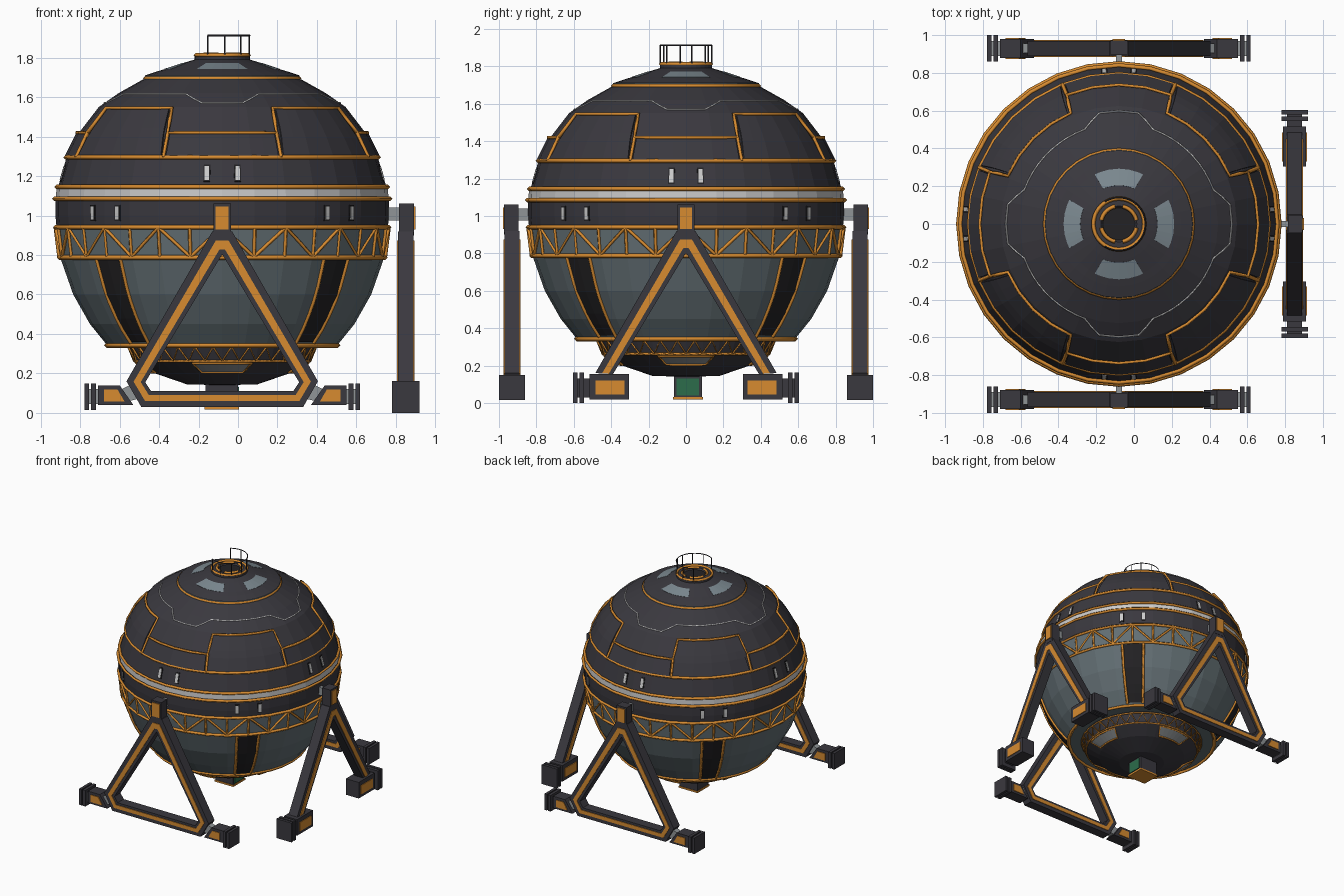
import bpy, bmesh, math
from math import sin, cos, pi, radians

if "Cube" in bpy.data.objects:
    bpy.data.objects.remove(bpy.data.objects["Cube"])

CX, N = -0.08, 32          # hull axis and number of sides


def mat(name, *c):
    m = bpy.data.materials.new(name)
    m.diffuse_color = (*c, 1)
    m.use_nodes = True
    m.node_tree.nodes["Principled BSDF"].inputs["Base Color"].default_value = m.diffuse_color
    return m


DARK = mat("dark_plating", .042, .040, .049)
BLACK = mat("black_panel", .017, .016, .018)
ORANGE = mat("orange_trim", .68, .26, .03)
GRAY = mat("blue_gray_hull", .125, .16, .175)
GLASS = mat("pale_glass", .20, .25, .28)
LIGHT = mat("light_metal", .60, .60, .60)
STEEL = mat("steel", .28, .30, .31)
GREEN = mat("green_light", .025, .15, .07)


def obj(name, bm, *mats, fix=True):
    if fix:
        bmesh.ops.recalc_face_normals(bm, faces=bm.faces)
    me = bpy.data.meshes.new(name)
    bm.to_mesh(me)
    bm.free()
    for m in mats:
        me.materials.append(m)
    o = bpy.data.objects.new(name, me)
    bpy.context.collection.objects.link(o)
    return o


def revolve(name, pts, mats, idx):
    """Lathe (r, z) points; idx gives the material of each band."""
    bm = bmesh.new()
    rows = [[bm.verts.new((CX + max(r, .001) * cos(2 * pi * i / N), max(r, .001) * sin(2 * pi * i / N), z))
             for i in range(N)] for r, z in pts]
    for k in range(len(rows) - 1):
        for i in range(N):
            j = (i + 1) % N
            f = bm.faces.new((rows[k][i], rows[k][j], rows[k + 1][j], rows[k + 1][i]))
            f.material_index = idx[k]
    return obj(name, bm, *mats)


def on(prof, a, z, off=0.0):
    """Point on a faceted lathed surface at angle a (degrees) and height z."""
    p = sorted((q[1], q[0]) for q in prof)
    r = p[0][1] if z <= p[0][0] else p[-1][1]
    for (z0, r0), (z1, r1) in zip(p, p[1:]):
        if z0 <= z <= z1 and z1 > z0:
            r = r0 + (r1 - r0) * (z - z0) / (z1 - z0)
            break
    step = 360 / N
    r = r * cos(pi / N) / cos(radians(a % step - step / 2)) + off
    return (CX + r * cos(radians(a)), r * sin(radians(a)), z)


def path(prof, pts, off=0.0):
    """Densify an (angle, z) path over a surface."""
    out = []
    for (a0, z0), (a1, z1) in zip(pts, pts[1:]):
        n = max(1, math.ceil(max(abs(a1 - a0) / 5.625, abs(z1 - z0) / .08)))
        out += [on(prof, a0 + (a1 - a0) * t / n, z0 + (z1 - z0) * t / n, off) for t in range(n)]
    return out + [on(prof, *pts[-1], off)]


def lines(name, paths, rad, m):
    """Thin square tubes along point paths, turned into one mesh."""
    cu = bpy.data.curves.new(name, 'CURVE')
    cu.dimensions, cu.bevel_depth, cu.bevel_resolution = '3D', rad, 0
    cu.use_fill_caps = True
    for p in paths:
        loop = math.dist(p[0], p[-1]) < 1e-4
        p = p[:-1] if loop else p
        s = cu.splines.new('POLY')
        s.points.add(len(p) - 1)
        for q, c in zip(s.points, p):
            q.co = (*c, 1)
        s.use_cyclic_u = loop
    cu.materials.append(m)
    o = bpy.data.objects.new(name, cu)
    bpy.context.collection.objects.link(o)
    bpy.ops.object.select_all(action='DESELECT')
    o.select_set(True)
    bpy.context.view_layer.objects.active = o
    bpy.ops.object.convert(target='MESH')


def patches(name, prof, specs, off, m, thick=.012):
    """Curved plates: centre angle, half angle at bottom and top, z0, z1."""
    bm = bmesh.new()
    for c, h0, h1, z0, z1 in specs:
        nu, nv = max(1, math.ceil(h0 / 2.8)), max(1, math.ceil((z1 - z0) / .06))
        g = [[bm.verts.new(on(prof, c + (2 * i / nu - 1) * (h0 + (h1 - h0) * j / nv),
                              z0 + (z1 - z0) * j / nv, off)) for i in range(nu + 1)] for j in range(nv + 1)]
        for j in range(nv):
            for i in range(nu):
                bm.faces.new((g[j][i], g[j][i + 1], g[j + 1][i + 1], g[j + 1][i]))
    s = obj(name, bm, m, fix=False).modifiers.new("thickness", 'SOLIDIFY')
    s.thickness, s.offset = thick, -1


def prisms(name, parts, a, m):
    """Extruded (u, z) polygons between distances w0 and w1, facing angle a."""
    bm, c, s = bmesh.new(), cos(radians(a)), sin(radians(a))
    for poly, w0, w1 in parts:
        lo, hi = [[bm.verts.new((CX + w * c - u * s, w * s + u * c, z)) for u, z in poly] for w in (w0, w1)]
        bm.faces.new(lo)
        bm.faces.new(hi)
        for i in range(len(poly)):
            j = (i + 1) % len(poly)
            bm.faces.new((lo[i], lo[j], hi[j], hi[i]))
    return obj(name, bm, m)


def rect(u0, u1, z0, z1):
    return [(u0, z0), (u1, z0), (u1, z1), (u0, z1)]


QUARTERS = (0, 90, 180, 270)
ring = lambda prof, z, off=0.0: path(prof, [(0, z), (360, z)], off)

# main hull
HULL = [(.40, 1.69), (.525, 1.62), (.625, 1.55), (.725, 1.42), (.79, 1.29), (.83, 1.15), (.84, 1.135),
        (.842, 1.095), (.845, 1.08), (.845, 1.0), (.84, .945), (.82, .785), (.755, .6), (.67, .45), (.585, .345),
        (.47, .345)]
revolve("hull", HULL, (DARK, LIGHT, GRAY), [0] * 6 + [1, 0, 0, 0] + [2] * 5)
lines("hull_rings", [ring(HULL, z, .006) for z in (1.295, 1.145, 1.085, .94, .787)], .012, ORANGE)
lines("bottom_rim", [ring([(.585, .345), (.585, .34)], .343)], .014, ORANGE)

# raised upper panels and their orange outlines
patches("upper_corner_panels", HULL, [(q + 45, 22, 20, 1.30, 1.545) for q in QUARTERS], .012, DARK, .02)
patches("upper_low_panels", HULL, [(q, 21, 21, 1.30, 1.415) for q in QUARTERS], .014, DARK, .02)
edge = []
for q in QUARTERS:
    edge += [(q - 22, 1.42), (q + 22, 1.42), (q + 23.5, 1.545), (q + 66.5, 1.545)]
edge.append((338, 1.42))
trim = [path(HULL, edge, .012)]
trim += [path(HULL, [(q + s * 22, 1.42), (q + s * 22, 1.295)], .012) for q in QUARTERS for s in (-1, 1)]
lines("upper_panel_trim", trim, .010, ORANGE)
wave = []
for q in QUARTERS:
    wave += [(q - 10, 1.57), (q + 10, 1.57), (q + 20, 1.615), (q + 70, 1.615)]
lines("pale_seam", [path(HULL, wave + [(350, 1.57)], .001)], .005, LIGHT)

# slot lights
slots = [(q + s * 5.5, .8, .8, 1.18, 1.25) for q in QUARTERS for s in (-1, 1)]
slots += [(q + 45 + s * 6, .8, .8, .98, 1.045) for q in QUARTERS for s in (-1, 1)]
patches("slot_light_frames", HULL, [(a, 1.2, 1.2, z0 - .008, z1 + .008) for a, _, _, z0, z1 in slots], .005, BLACK)
patches("slot_lights", HULL, slots, .009, LIGHT)

# truss belt
truss = []
for i in range(32):
    a, b = i * 11.25, (i + 1) * 11.25
    truss.append(path(HULL, [(a, .79), (a, .94)], .006))
    truss.append(path(HULL, [(a, .79), (b, .94)] if i % 2 else [(a, .94), (b, .79)], .006))
lines("belt_truss", truss, .009, ORANGE)

# dark vertical strips on the lower hull
patches("lower_strips", HULL, [(q + 45, 5.5, 5.5, .36, .775) for q in QUARTERS], .006, BLACK)
lines("lower_strip_trim", [path(HULL, [(q + 45 + s * 6, .355), (q + 45 + s * 6, .78)], .006)
                           for q in QUARTERS for s in (-1, 1)], .011, ORANGE)

# lower bowl with truss ring and windows
BOWL = [(.48, .345), (.44, .26), (.34, .20), (.18, .145), (0, .14)]
revolve("lower_bowl", BOWL, (DARK,), [0] * 4)
zig = [ring(BOWL, .335, .004), ring(BOWL, .262, .004)]
zig.append(path(BOWL, [(i * 5.625, .335 if i % 2 else .262) for i in range(65)], .004))
lines("bowl_truss", zig, .007, ORANGE)
patches("bowl_windows", BOWL, [(q, 17, 20, .207, .25) for q in QUARTERS], .008, STEEL)
lines("bowl_window_frames", [path(BOWL, [(q - 17, .205), (q + 17, .205), (q + 20, .252), (q - 20, .252),
                                         (q - 17, .205)], .008) for q in QUARTERS], .008, ORANGE)

# bottom sensor box
prisms("sensor_box", [(rect(-.065, .085, .03, .15), -.085, .08)], 0, DARK)
prisms("sensor_face", [(rect(-.05, .07, .04, .13), .08, .086)], 0, GREEN)
prisms("sensor_base", [(rect(-.07, .09, .018, .032), -.09, .085)], 0, ORANGE)

# top dome, windows and hatch
DOME = [(.40, 1.685), (.39, 1.71), (.33, 1.73), (.29, 1.742), (.19, 1.775), (.14, 1.79), (.14, 1.81), (.095, 1.812),
        (.085, 1.80), (0, 1.80)]
revolve("top_dome", DOME, (DARK, GRAY, BLACK), [1, 0, 0, 0, 0, 0, 0, 0, 2])
lines("dome_ring", [ring([(.39, 1.7), (.39, 1.69)], 1.695)], .012, ORANGE)
patches("dome_windows", DOME, [(q, 26, 24, 1.743, 1.772) for q in QUARTERS], .006, GLASS, .008)
C1, C2 = [(.135, 1.8), (.135, 1.9)], [(.095, 1.8), (.095, 1.9)]
lines("hatch_trim", [ring(C1, 1.812)] + [path(C2, [(q + 12, 1.815), (q + 78, 1.815)]) for q in QUARTERS],
      .011, ORANGE)

# railing around the hatch
RAIL = [(.14, 1.8), (.14, 1.95)]
rails = [path(RAIL, [(-122, 1.912), (122, 1.912)])]
rails += [path(RAIL, [(s * a, 1.81), (s * a, 1.912)]) for a in (13, 48, 85, 122) for s in (-1, 1)]
lines("railing", rails, .004, DARK)

# legs: closed frames front and back, an open one on the right
OUT = [(-.05, .92), (.05, .92), (.485, .16), (.41, .03), (-.41, .03), (-.485, .16)]
INN = [(-.002, .80), (.002, .80), (.39, .155), (.36, .11), (-.36, .11), (-.39, .155)]
mix = lambda t: [(o[0] + (i[0] - o[0]) * t, o[1] + (i[1] - o[1]) * t) for o, i in zip(OUT, INN)]


def band(t0, t1, segs, w0, w1):
    A, B = mix(t0), mix(t1)
    return [([A[k], A[(k + 1) % 6], B[(k + 1) % 6], B[k]], w0, w1) for k in segs]


for name, a, closed in (("front_leg", -90, True), ("back_leg", 90, True), ("right_leg", 0, False)):
    segs = range(6) if closed else (5, 0, 1)
    prisms(name + "_frame", band(0, 1, segs, .89, .97), a, DARK)
    prisms(name + "_stripe", band(.38, .76, segs, .97, .975) + band(.38, .76, segs, .885, .89), a, ORANGE)
    prisms(name + "_bracket", [(rect(-.045, .045, .90, 1.06), .895, .972)], a, DARK)
    prisms(name + "_bracket_plate", [(rect(-.033, .033, .93, 1.045), .972, .979)], a, ORANGE)
    prisms(name + "_strut", [(rect(-.016, .016, .975, 1.04), .82, .9)], a, STEEL)
    block, plate, disc, bar = [], [], [], []
    for s in (-1, 1):
        F = lambda poly: [(s * u, z) for u, z in poly]
        if closed:
            block.append((F([(.45, .04), (.63, .04), (.63, .14), (.52, .14)]), .88, .98))
            p = F([(.495, .058), (.60, .058), (.60, .118), (.53, .118)])
            bar.append((F([(.43, .07), (.47, .06), (.51, .12), (.47, .14)]), .905, .955))
            z0, z1 = .015, .15
        else:
            block.append((F(rect(.305, .515, .02, .155)), .87, .99))
            p = F(rect(.33, .485, .045, .12))
            z0, z1 = 0, .162
        plate += [(p, .98 if closed else .99, .986 if closed else .995),
                  (p, .874 if closed else .864, .88 if closed else .87)]
        u = .64 if closed else .545
        disc += [(F(rect(u, u + .025, z0, z1)), .86, 1.0), (F(rect(u + .035, u + .058, z0, z1)), .86, 1.0)]
        bar.append((F(rect(u - .04, u + .04, z0 + .03, z1 - .03)), .89, .97))
    prisms(name + "_foot_blocks", block, a, DARK)
    prisms(name + "_foot_panels", plate, a, ORANGE)
    prisms(name + "_foot_pads", disc, a, DARK)
    prisms(name + "_foot_joints", bar, a, STEEL if closed else DARK)
